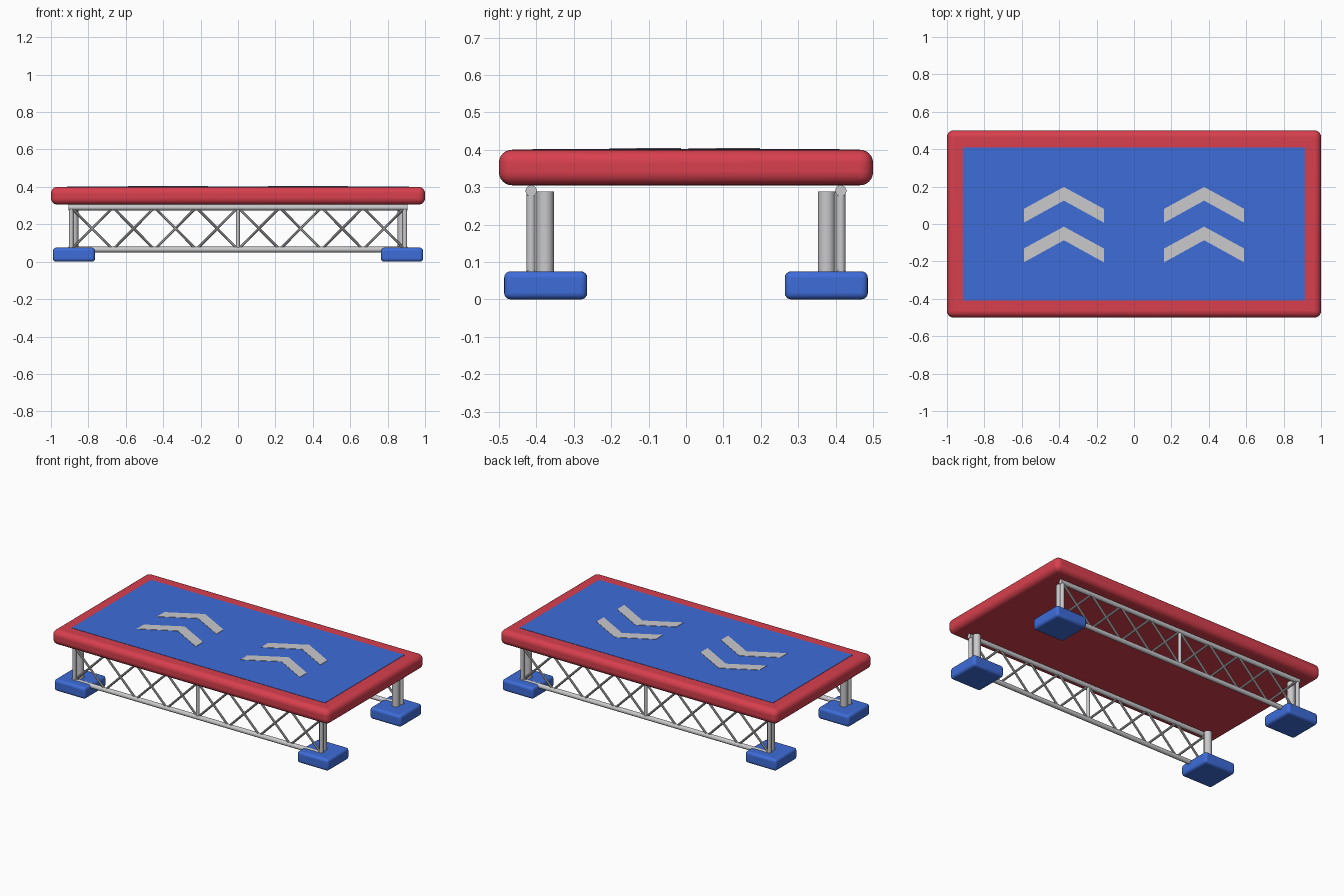
import bpy, bmesh, math
from mathutils import Vector

if "Cube" in bpy.data.objects:
    bpy.data.objects.remove(bpy.data.objects["Cube"])


def material(name, rgb):
    m = bpy.data.materials.new(name)
    m.diffuse_color = (*rgb, 1)
    m.use_nodes = True
    m.node_tree.nodes["Principled BSDF"].inputs["Base Color"].default_value = m.diffuse_color
    return m


RED = material("red padding", (0.68, 0.05, 0.075))
BLUE = material("blue vinyl", (0.048, 0.15, 0.69))
GREY = material("light grey metal", (0.59, 0.59, 0.61))


def finish(ob, mat, angle=35):
    ob.data.materials.append(mat)
    bpy.ops.object.select_all(action='DESELECT')
    ob.select_set(True)
    bpy.context.view_layer.objects.active = ob
    bpy.ops.object.shade_smooth_by_angle(angle=math.radians(angle))
    return ob


def box(name, centre, size, mat, bevel=0.0, segments=4):
    bpy.ops.mesh.primitive_cube_add(size=1, location=centre)
    ob = bpy.context.object
    ob.name = name
    ob.scale = size
    bpy.ops.object.transform_apply(location=False, rotation=False, scale=True)
    if bevel:
        b = ob.modifiers.new("rounded edges", 'BEVEL')
        b.width, b.segments = bevel, segments
    return finish(ob, mat)


def tube(name, a, b, radius, mat, sides=16):
    a, b = Vector(a), Vector(b)
    bpy.ops.mesh.primitive_cylinder_add(vertices=sides, radius=radius,
                                        depth=(b - a).length, location=(a + b) / 2)
    ob = bpy.context.object
    ob.name = name
    ob.rotation_euler = (b - a).to_track_quat('Z', 'Y').to_euler()
    return finish(ob, mat)


def plate(name, outline, z0, z1, mat):
    bm = bmesh.new()
    face = bm.faces.new([bm.verts.new((x, y, z0)) for x, y in outline])
    out = bmesh.ops.extrude_face_region(bm, geom=[face])
    for v in out["geom"]:
        if isinstance(v, bmesh.types.BMVert):
            v.co.z = z1
    bmesh.ops.recalc_face_normals(bm, faces=bm.faces)
    me = bpy.data.meshes.new(name)
    bm.to_mesh(me)
    bm.free()
    ob = bpy.data.objects.new(name, me)
    bpy.context.collection.objects.link(ob)
    return finish(ob, mat)


# Padded deck with inset top panel
box("deck_padding", (0, 0, 0.3525), (2, 1, 0.095), RED, 0.035, 6)
box("top_panel", (0, 0, 0.399), (1.83, 0.82, 0.006), BLUE)

# Chevrons painted on the panel
for cx in (-0.375, 0.375):
    for y in (0.198, -0.014):
        w = 0.214
        plate("chevron", [(cx - w, y - 0.117), (cx - w, y - 0.191), (cx, y - 0.073),
                          (cx + w, y - 0.191), (cx + w, y - 0.117), (cx, y)],
              0.400, 0.404, GREY)

# Feet and main legs
for sx in (-1, 1):
    for sy in (-1, 1):
        box("foot", (sx * 0.877, sy * 0.375, 0.0375), (0.225, 0.222, 0.075), BLUE, 0.017)
        tube("leg", (sx * 0.877, sy * 0.376, 0.06), (sx * 0.877, sy * 0.376, 0.288),
             0.023, GREY, 24)

# Lattice girder along each long side
TOP, LOW, END, BAYS = 0.29, 0.065, 0.892, 8
for sy, side in ((-1, "front"), (1, "back")):
    y = sy * 0.414
    tube(side + "_top_rail", (-0.905, y, TOP), (0.905, y, TOP), 0.015, GREY)
    tube(side + "_bottom_rail", (-0.905, y, LOW), (0.905, y, LOW), 0.015, GREY)
    for x, r in ((-END, 0.012), (0, 0.010), (END, 0.012)):
        tube(side + "_post", (x, y, LOW), (x, y, TOP), r, GREY)
    for i in range(BAYS):
        x0 = -END + 2 * END * i / BAYS
        x1 = x0 + 2 * END / BAYS
        tube(side + "_brace", (x0, y, LOW), (x1, y, TOP), 0.007, GREY, 10)
        tube(side + "_brace", (x0, y, TOP), (x1, y, LOW), 0.007, GREY, 10)
